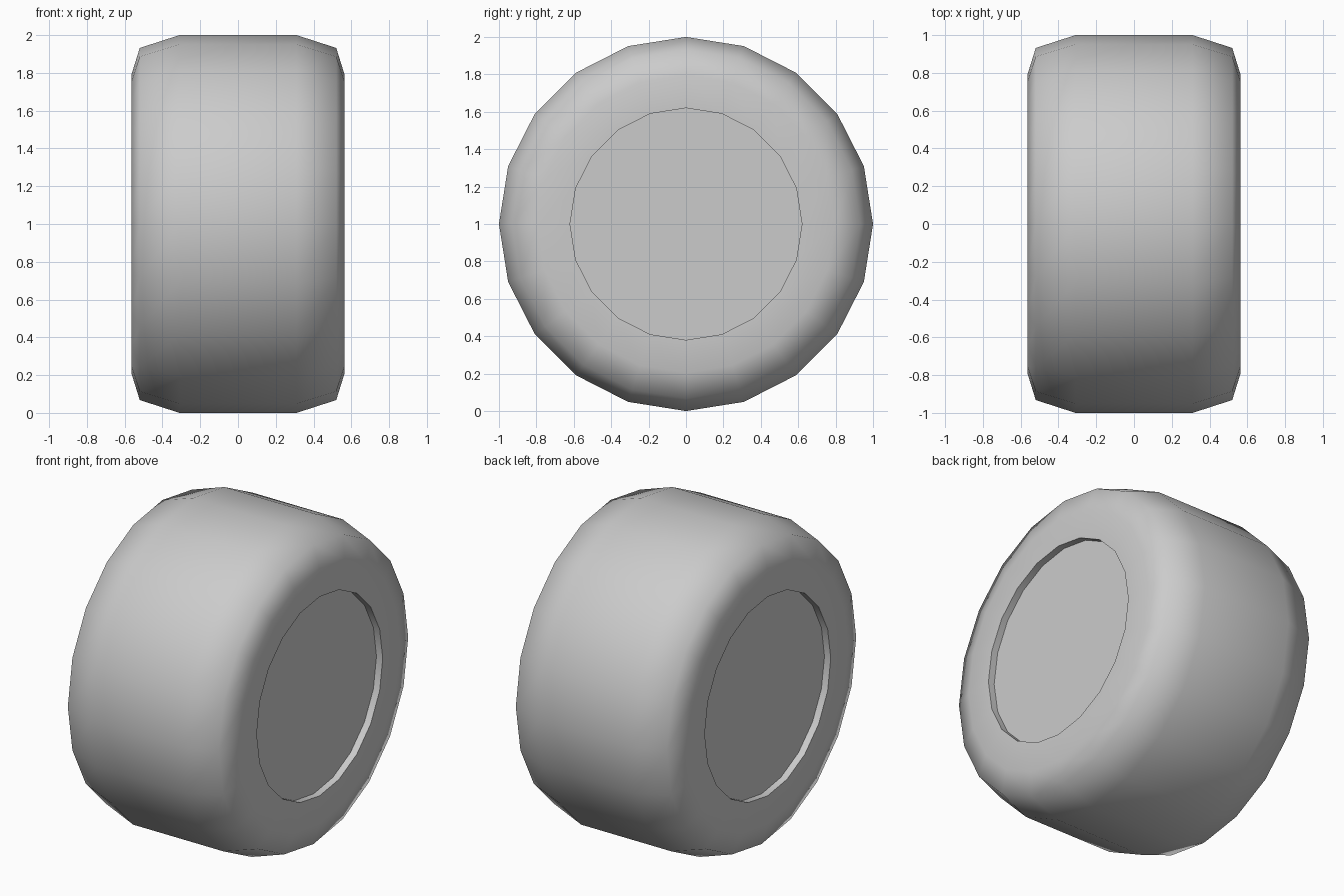
import bpy, bmesh, math

if "Cube" in bpy.data.objects:
    bpy.data.objects.remove(bpy.data.objects["Cube"])

SIDES = 20
# tyre half-profile (x, radius): recessed hub, lip, sidewall, shoulder, tread
half = [(0.52, 0.62), (0.563, 0.62), (0.563, 0.795), (0.52, 0.932), (0.31, 1.0)]
profile = half + [(-x, r) for x, r in reversed(half)]

# revolve the profile around the x axis
bm = bmesh.new()
rings = []
for x, r in profile:
    ring = []
    for i in range(SIDES):
        a = 2 * math.pi * i / SIDES
        ring.append(bm.verts.new((x, r * math.cos(a), 1 + r * math.sin(a))))
    rings.append(ring)
for a, b in zip(rings, rings[1:]):
    for i in range(SIDES):
        j = (i + 1) % SIDES
        bm.faces.new((a[i], a[j], b[j], b[i]))

# flat hub discs on both sides
bm.faces.new(rings[0])
bm.faces.new(rings[-1])
bmesh.ops.recalc_face_normals(bm, faces=bm.faces)

mesh = bpy.data.meshes.new("wheel")
bm.to_mesh(mesh)
bm.free()
wheel = bpy.data.objects.new("wheel", mesh)
bpy.context.collection.objects.link(wheel)

# smooth tread and shoulders, crisp hub lip
bpy.context.view_layer.objects.active = wheel
wheel.select_set(True)
bpy.ops.object.shade_smooth_by_angle(angle=math.radians(75))
